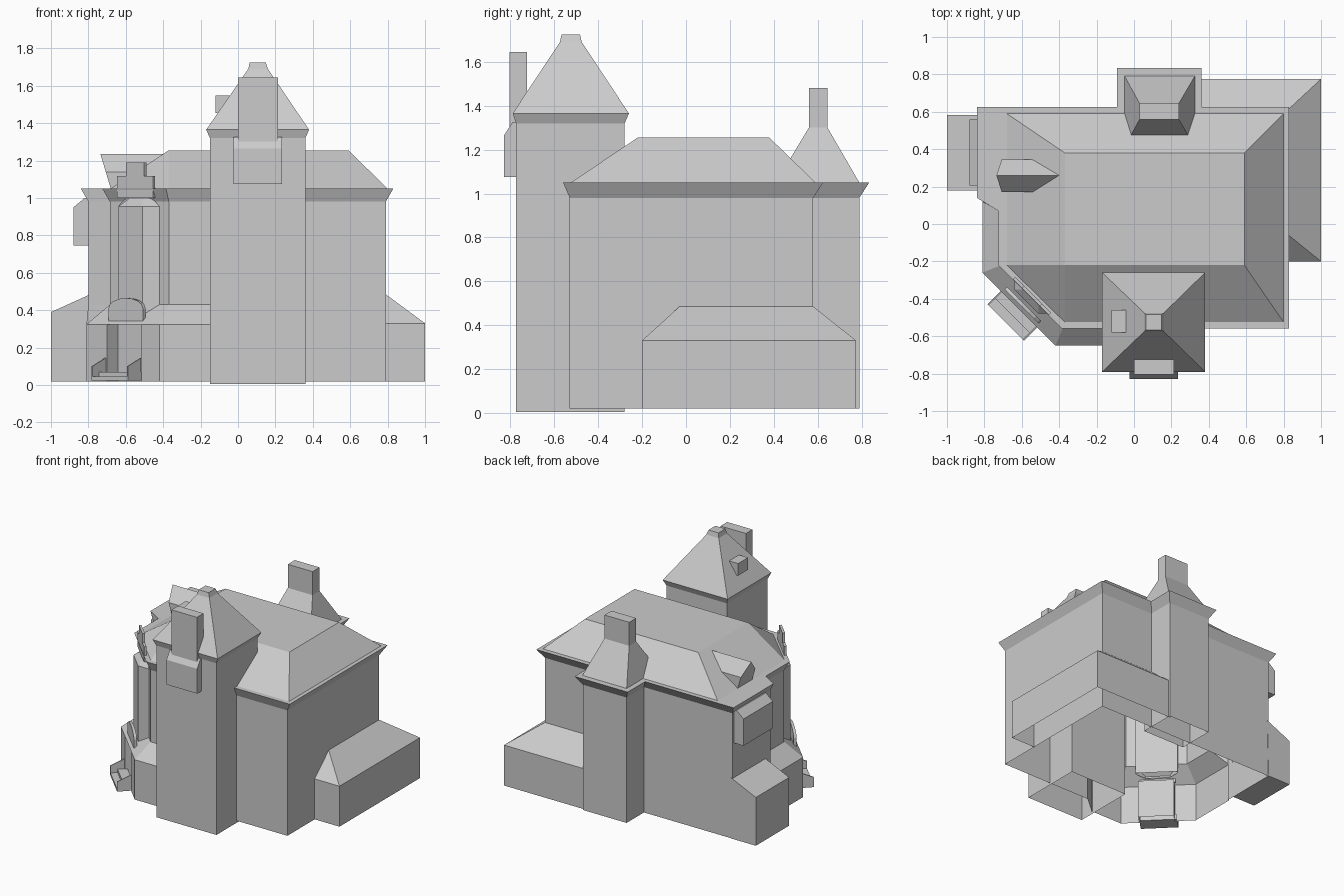
import bpy, bmesh
from math import pi, sin, cos
from mathutils import Vector

cube = bpy.data.objects.get("Cube")
if cube:
    bpy.data.objects.remove(cube)

stone = bpy.data.materials.new("plain_grey")
stone.use_nodes = True
GREY = (0.6, 0.6, 0.6, 1)
stone.diffuse_color = GREY
stone.node_tree.nodes["Principled BSDF"].inputs["Base Color"].default_value = GREY


def loft(name, loops, top=True, bottom=False, closed=True):
    """Skin equal-length loops of 3D points, optionally capping the ends."""
    bm = bmesh.new()
    rows = [[bm.verts.new(p) for p in loop] for loop in loops]
    n = len(rows[0])
    for a, b in zip(rows, rows[1:]):
        for i in range(n if closed else n - 1):
            j = (i + 1) % n
            bm.faces.new((a[i], a[j], b[j], b[i]))
    if top:
        bm.faces.new(rows[-1])
    if bottom:
        bm.faces.new(rows[0][::-1])
    bmesh.ops.remove_doubles(bm, verts=bm.verts, dist=0.0005)
    bmesh.ops.recalc_face_normals(bm, faces=bm.faces)
    me = bpy.data.meshes.new(name)
    bm.to_mesh(me)
    bm.free()
    me.materials.append(stone)
    ob = bpy.data.objects.new(name, me)
    bpy.context.collection.objects.link(ob)
    return ob


def rect(x0, x1, y0, y1, z):
    return [(x0, y0, z), (x1, y0, z), (x1, y1, z), (x0, y1, z)]


def box(name, x0, x1, y0, y1, z0, z1):
    return loft(name, [rect(x0, x1, y0, y1, z0), rect(x0, x1, y0, y1, z1)], bottom=True)


def along_x(name, x0, x1, profile):
    return loft(name, [[(x, y, z) for y, z in profile] for x in (x0, x1)], bottom=True)


def along_y(name, y0, y1, profile):
    return loft(name, [[(x, y, z) for x, z in profile] for y in (y0, y1)], bottom=True)


# Main house: one shell from the ground floor to the flat roof top
def ring(pts, z, recess=0.0):
    """Outline with a doorway cut into its slanted corner wall."""
    p = [Vector((x, y, z)) for x, y in pts]
    inward = Vector((recess, recess, 0))
    a, b = p[3].lerp(p[4], 0.28), p[3].lerp(p[4], 0.755)
    return p[:4] + [a, a + inward, b + inward, b] + p[4:]


ground = [(-0.8, 0.58), (-0.8, 0.12), (-0.81, 0.12), (-0.81, -0.26), (-0.42, -0.65),
          (-0.14, -0.65), (0, -0.53), (0.79, -0.53), (0.79, 0.58)]
upper = [(-0.8, 0.58), (-0.8, 0.12), (-0.685, 0.05), (-0.685, -0.21), (-0.37, -0.53),
         (-0.14, -0.53), (0, -0.53), (0.79, -0.53), (0.79, 0.58)]
eave = [(-0.84, 0.625), (-0.84, 0.14), (-0.725, 0.07), (-0.725, -0.22), (-0.385, -0.56),
        (-0.14, -0.56), (0, -0.56), (0.83, -0.56), (0.83, 0.625)]
roof_base = [(-0.68, 0.59), (-0.68, 0.12), (-0.68, 0.05), (-0.68, -0.22), (-0.37, -0.525),
             (-0.14, -0.525), (0, -0.525), (0.8, -0.525), (0.8, 0.59)]
roof_top = [(-0.37, 0.38), (-0.37, 0.12), (-0.37, 0.05), (-0.37, -0.22), (-0.37, -0.22),
            (-0.14, -0.22), (0, -0.22), (0.59, -0.22), (0.59, 0.38)]
loft("house_walls", [ring(ground, 0.02, 0.06), ring(ground, 0.325, 0.06),
                     ring(ground, 0.325), ring(upper, 0.43), ring(upper, 0.98),
                     ring(eave, 1.05), ring(roof_base, 1.05)], top=False)
loft("house_roof", [ring(roof_base, 1.05), ring(roof_top, 1.255)])

# Low wing wrapping the right side and the back
wing = [(0.3, 0.775), (1, 0.775), (1, -0.2), (0.78, -0.2)]
wing_top = [(0.3, 0.58), (0.79, 0.58), (0.79, -0.03), (0.78, -0.03)]
loft("side_wing", [[(x, y, z) for x, y in pts] for pts, z in
                   ((wing, 0.02), (wing, 0.33), (wing_top, 0.485))], top=False, closed=False)

# Left lean-to and the small hanging bay above it
lean = [(-0.8, 0.02), (-1, 0.02), (-1, 0.39), (-0.79, 0.485)]
loft("left_lean_to", [[(x, y, z) for x, z in lean] for y in (0.18, 0.583)], bottom=True)
along_y("left_hanging_bay", 0.205, 0.56,
        [(-0.79, 0.745), (-0.88, 0.745), (-0.88, 0.95), (-0.82, 1.0), (-0.79, 1.0)])

# Back chimney with its stub wing
loft("back_chimney_base", [rect(-0.05, 0.32, 0.5, 0.79, 0.02), rect(-0.05, 0.32, 0.5, 0.79, 0.98),
                           rect(-0.09, 0.36, 0.5, 0.835, 1.05)])
loft("back_chimney", [rect(-0.05, 0.325, 0.41, 0.79, 1.05), rect(0.03, 0.24, 0.56, 0.645, 1.3),
                      rect(0.03, 0.24, 0.56, 0.645, 1.48)])

# Front tower with hipped roof and cap
loft("tower", [rect(-0.15, 0.36, -0.775, -0.28, 0.005), rect(-0.15, 0.36, -0.775, -0.28, 1.32),
               rect(-0.17, 0.38, -0.79, -0.26, 1.365)], top=False)
loft("tower_roof", [rect(-0.17, 0.38, -0.79, -0.26, 1.365), rect(0.055, 0.16, -0.575, -0.475, 1.69),
                    rect(0.063, 0.148, -0.567, -0.483, 1.725)])
box("tower_dormer", -0.12, 0.0, -0.58, -0.46, 1.455, 1.548)
box("tower_chimney", 0, 0.215, -0.805, -0.725, 1.295, 1.645)
along_x("tower_hanging_bay", -0.025, 0.235,
        [(-0.77, 1.075), (-0.83, 1.075), (-0.83, 1.265), (-0.79, 1.325), (-0.77, 1.325)])

# Gabled dormer on the left roof slope
gable = [(0.345, 1.05), (0.17, 1.05), (0.17, 1.14), (0.26, 1.235), (0.345, 1.14)]
loft("left_dormer", [[(-0.68 - (z - 1.05) * 0.3, y, z) for y, z in gable],
                     [(-0.4, y, z) for y, z in gable]], bottom=True)


# Parts set on the slanted corner: u runs along the wall, d outward from it
def corner(origin):
    s = 0.5 ** 0.5
    return lambda u, d, z: (origin[0] + s * (u - d), origin[1] - s * (u + d), z)


up, low = corner((-0.53, -0.37)), corner((-0.615, -0.455))


def plate(name, frame, outline, d0, d1):
    return loft(name, [[frame(u, d, z) for u, z in outline] for d in (d0, d1)], bottom=True)


# Splayed corner bay
def bay(w, f, d, z):
    return [up(-w, -0.02, z), up(-w, 0, z), up(-f, d, z), up(f, d, z), up(w, 0, z), up(w, -0.02, z)]


loft("corner_bay", [bay(0.155, 0.09, 0.064, 0.36), bay(0.155, 0.09, 0.064, 0.955),
                    bay(0.1, 0.05, 0.02, 1.0)])

# Stepped gable at the eave and arched hood above the door
half = [(0.135, 1.0), (0.135, 1.118), (0.068, 1.118), (0.068, 1.19)]
plate("stepped_gable", up, half + [(-u, z) for u, z in reversed(half)], 0.012, 0.03)
arch = [(0.13 * cos(pi * i / 8), 0.41 + 0.055 * sin(pi * i / 8)) for i in range(9)]
plate("door_hood", low, [(-0.13, 0.33), (0.13, 0.33)] + arch, -0.04, -0.02)

# Doorsteps with sloped side rails
for name, d, z in (("lower_step", 0.1, 0.045), ("upper_step", 0.05, 0.07)):
    plate(name, low, [(-0.135, 0.025), (0.135, 0.025), (0.135, z), (-0.135, z)], -0.02, d)
for side, name in ((-1, "left_rail"), (1, "right_rail")):
    rail = [(0, 0.025), (0.1, 0.025), (0.1, 0.1), (0, 0.145)]
    loft(name, [[low(side * u, d, z) for d, z in rail] for u in (0.13, 0.138)], bottom=True)
